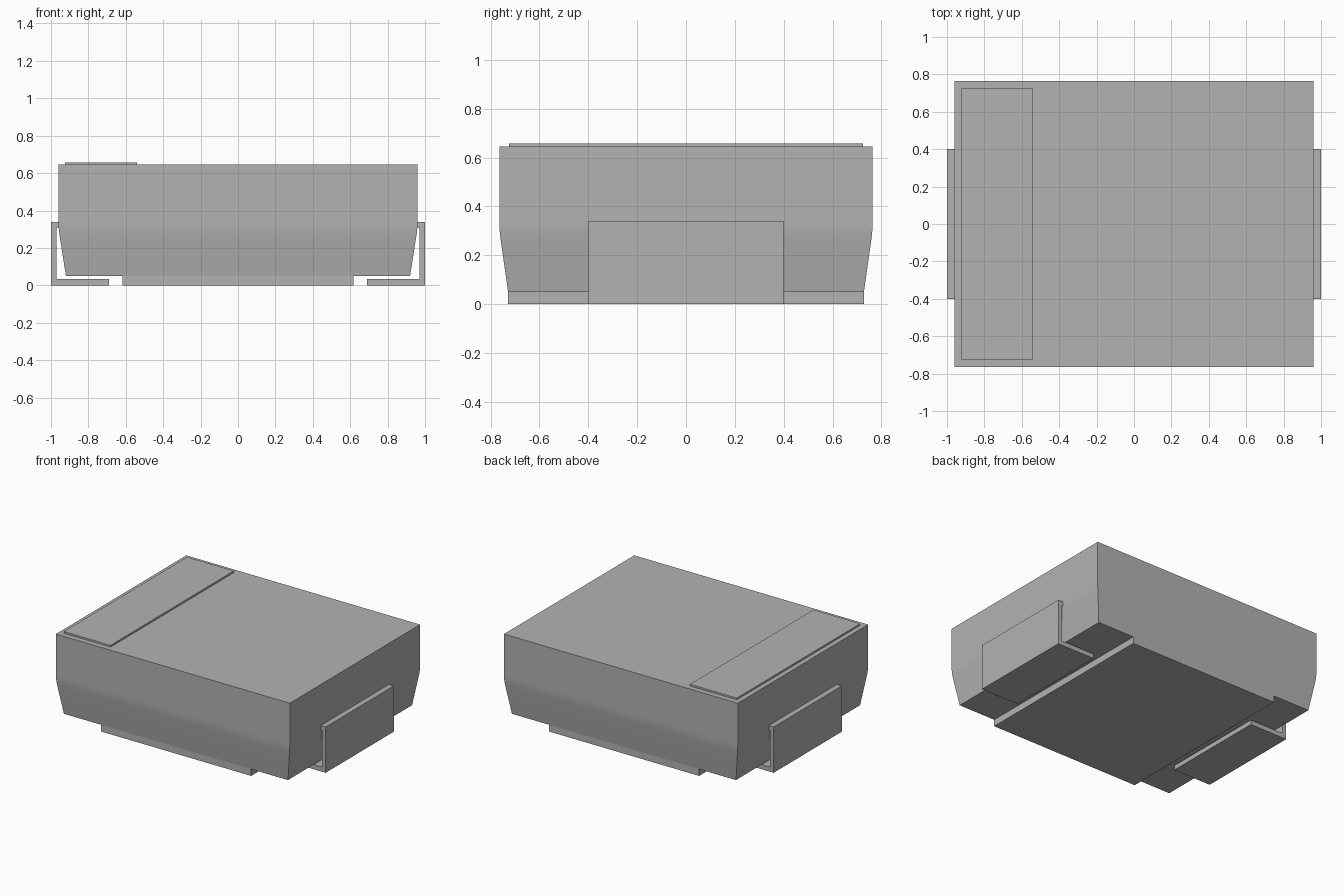
import bpy
import bmesh
from math import radians

cube = bpy.data.objects.get("Cube")
if cube:
    bpy.data.objects.remove(cube, do_unlink=True)

grey = bpy.data.materials.new("plain_grey")
grey.use_nodes = True
colour = (0.45, 0.45, 0.45, 1)
grey.diffuse_color = colour
grey.node_tree.nodes["Principled BSDF"].inputs["Base Color"].default_value = colour


def finish(name, bm):
    bmesh.ops.recalc_face_normals(bm, faces=bm.faces)
    mesh = bpy.data.meshes.new(name)
    bm.to_mesh(mesh)
    bm.free()
    mesh.materials.append(grey)
    obj = bpy.data.objects.new(name, mesh)
    bpy.context.collection.objects.link(obj)
    return obj


def loft(name, sections):
    """Stack centred rectangles given as (half x, half y, z)."""
    bm = bmesh.new()
    rings = [[bm.verts.new((sx * hx, sy * hy, z))
              for sx, sy in ((-1, -1), (1, -1), (1, 1), (-1, 1))]
             for hx, hy, z in sections]
    for low, high in zip(rings, rings[1:]):
        for i in range(4):
            j = (i + 1) % 4
            bm.faces.new((low[i], low[j], high[j], high[i]))
    bm.faces.new(rings[0])
    bm.faces.new(rings[-1])
    return finish(name, bm)


def lead(name, side):
    """Bent terminal: foot, upright and a short tab entering the body."""
    profile = [(0.69, 0), (1, 0), (1, 0.34), (0.93, 0.34),
               (0.93, 0.31), (0.97, 0.31), (0.97, 0.035), (0.69, 0.035)]
    bm = bmesh.new()
    face = bm.faces.new([bm.verts.new((side * x, -0.4, z)) for x, z in profile])
    new = bmesh.ops.extrude_face_region(bm, geom=[face])["geom"]
    verts = [v for v in new if isinstance(v, bmesh.types.BMVert)]
    bmesh.ops.translate(bm, verts=verts, vec=(0, 0.8, 0))
    return finish(name, bm)


# Body with a softly rounded waist between straight and tapered walls
bottom, waist, top = (0.92, 0.728, 0.05), (0.96, 0.764, 0.30), (0.96, 0.764, 0.645)
start = (0.953, 0.758, 0.26)
end = (0.96, 0.764, 0.34)
steps = 6
arc = []
for k in range(steps + 1):
    t = k / steps
    arc.append([(1 - t) ** 2 * a + 2 * t * (1 - t) * b + t * t * c
                for a, b, c in zip(start, waist, end)])
body = loft("body", [bottom, *arc, top])
bpy.context.view_layer.objects.active = body
body.select_set(True)
bpy.ops.object.shade_smooth_by_angle(angle=radians(30))

# Raised pad under the body
loft("bottom_pad", [(0.617, 0.728, 0), (0.617, 0.728, 0.05)])

# Polarity bar on the top
bar = loft("polarity_bar", [(0.192, 0.724, 0.645), (0.192, 0.724, 0.658)])
bar.location.x = -0.732

# Terminals at both ends
lead("left_terminal", 1)
lead("right_terminal", -1)
